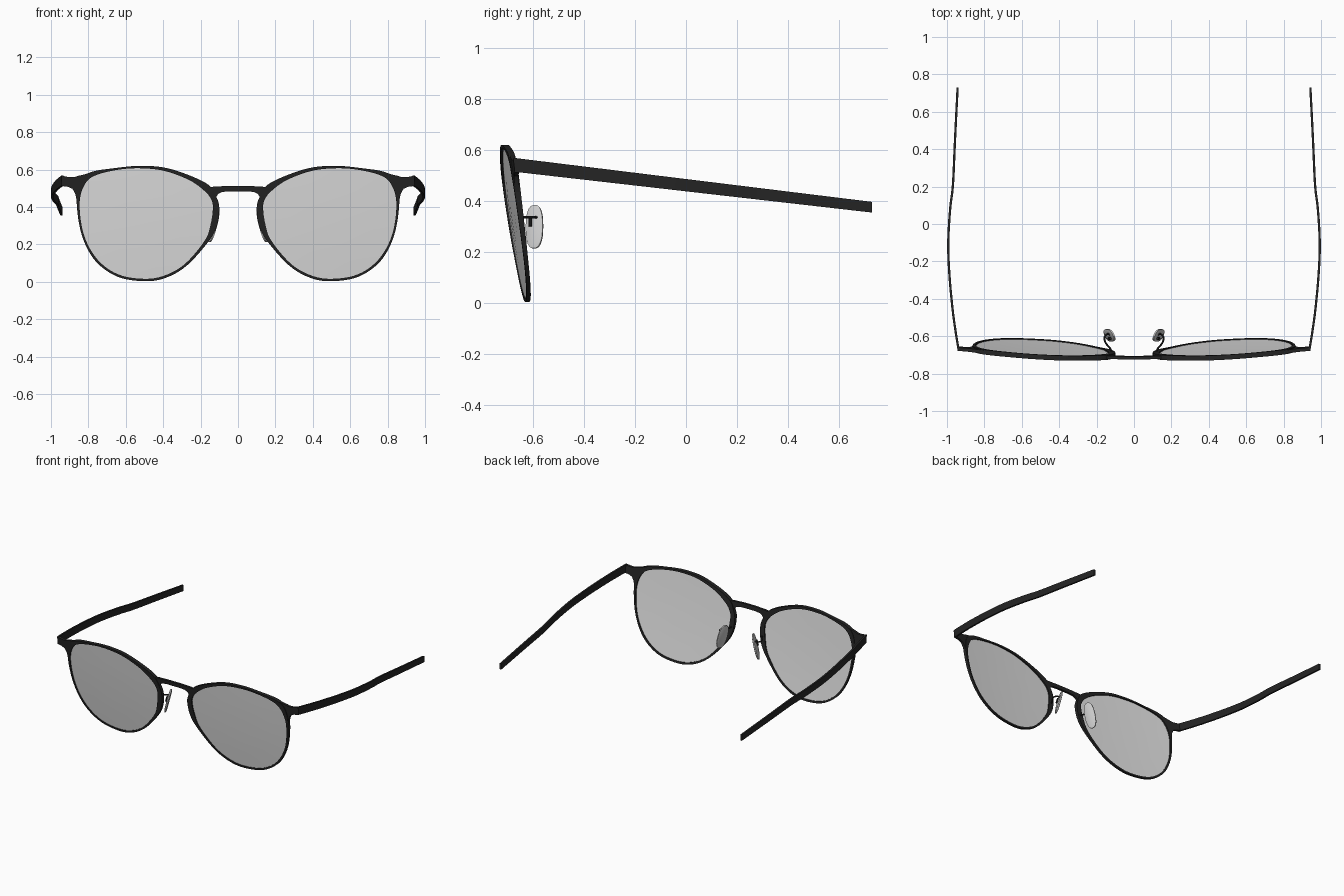
import bpy, bmesh, math
from mathutils import Vector, Matrix

if "Cube" in bpy.data.objects:
    bpy.data.objects.remove(bpy.data.objects["Cube"])


def material(name, rgba):
    m = bpy.data.materials.new(name)
    m.diffuse_color = rgba
    m.use_nodes = True
    m.node_tree.nodes["Principled BSDF"].inputs["Base Color"].default_value = m.diffuse_color
    return m


BLACK = material("black metal", (0.018, 0.018, 0.018, 1))
GLASS = material("grey glass", (0.77, 0.77, 0.77, 1))
CLEAR = material("clear pad", (0.6, 0.6, 0.6, 1))


def surface_y(x, z):
    """Tilted, slightly wrapped surface that the whole front follows."""
    u, v = x - 0.5, z - 0.31
    return -0.672 + 0.06 * u - 0.144 * v + 0.05 * (u * u + v * v)


def rim_half(z):
    """Half depth of the rim: slim below, deeper at the brow."""
    return 0.008 + 0.005 * min(max((z - 0.15) / 0.35, 0), 1)


def spline(points, steps, closed=False):
    """Catmull-Rom resampling of points of any dimension."""
    n, out = len(points), []
    for i in range(n if closed else n - 1):
        ids = [i - 1, i, i + 1, i + 2]
        ids = [k % n if closed else min(max(k, 0), n - 1) for k in ids]
        quad = [points[k] for k in ids]
        for s in range(steps):
            t = s / steps
            out.append([0.5 * (2 * b + (c - a) * t + (2 * a - 5 * b + 4 * c - d) * t * t
                               + (3 * b - a - 3 * c + d) * t ** 3)
                        for a, b, c, d in zip(*quad)])
    if not closed:
        out.append(list(points[-1]))
    return out


def finish(name, bm, mat):
    """Turn the right-hand half into a mirrored, smooth object."""
    bmesh.ops.recalc_face_normals(bm, faces=bm.faces[:])
    me = bpy.data.meshes.new(name)
    bm.to_mesh(me)
    bm.free()
    me.materials.append(mat)
    ob = bpy.data.objects.new(name, me)
    bpy.context.collection.objects.link(ob)
    bpy.ops.object.select_all(action='DESELECT')
    ob.select_set(True)
    bpy.context.view_layer.objects.active = ob
    bpy.ops.object.shade_smooth_by_angle(angle=math.radians(35))
    ob.modifiers.new("Mirror", 'MIRROR')
    return ob


def loft(bm, rings, closed=False, caps=True):
    """Join equal rings of coordinates with quads."""
    vs = [[bm.verts.new(p) for p in r] for r in rings]
    n = len(vs[0])
    for i in range(len(vs) if closed else len(vs) - 1):
        a, b = vs[i], vs[(i + 1) % len(vs)]
        for k in range(n):
            bm.faces.new((a[k], a[(k + 1) % n], b[(k + 1) % n], b[k]))
    if caps and not closed:
        bm.faces.new(vs[0])
        bm.faces.new(vs[-1])
    return vs


def plate(name, columns, half, cap=True):
    """Flat plate on the front surface from (x, bottom, top) columns."""
    bm = bmesh.new()
    rings = []
    for x, lo, hi in columns:
        rings.append([(x, surface_y(x, z) + d, z) for z, d in
                      ((lo, -half), (hi, -half), (hi, half), (lo, half))])
    vs = loft(bm, rings, caps=False)
    bm.faces.new(vs[-1])
    if cap:
        bm.faces.new(vs[0])
    return finish(name, bm, BLACK)


# Lens opening and outer rim edge: inner x, inner z, outer x, outer z
outline = spline([
    (.134, .40, .100, .395), (.146, .31, .112, .30), (.177, .222, .158, .215),
    (.281, .098, .272, .088), (.389, .035, .384, .022), (.50, .016, .50, .003),
    (.641, .040, .646, .028), (.752, .120, .763, .112), (.823, .249, .834, .246),
    (.847, .41, .862, .412), (.824, .512, .85, .53), (.767, .567, .79, .585),
    (.641, .599, .65, .609), (.52, .607, .52, .620), (.39, .592, .385, .609),
    (.257, .542, .245, .563), (.176, .483, .15, .512), (.146, .445, .115, .452)],
    6, closed=True)

# Rims
bm = bmesh.new()
rings = []
for a, b, c, e in outline:
    h = rim_half(e)
    rings.append([(x, surface_y(x, z) + d, z) for x, z, d in
                  ((a, b, -h), (c, e, -h), (c, e, h), (a, b, h))])
loft(bm, rings, closed=True)
finish("lens_rim", bm, BLACK)

# Lenses: thin closed shells set into the rims
bm = bmesh.new()
cx, cz = 0.5, 0.31
rings = []
for s, d in ((.3, -.003), (.65, -.003), (1.006, -.003), (1.006, .003), (.65, .003), (.3, .003)):
    ring = []
    for a, b, _, _ in outline:
        x, z = cx + (a - cx) * s, cz + (b - cz) * s
        ring.append((x, surface_y(x, z) + d, z))
    rings.append(ring)
loft(bm, rings)
finish("lens", bm, GLASS)

# Bridge and end pieces
plate("bridge", [(0, .484, .513), (.05, .484, .513), (.085, .480, .511),
                 (.105, .470, .510), (.12, .450, .510), (.16, .470, .505)], .008, cap=False)
plate("end_piece", [(.79, .568, .583), (.83, .513, .572), (.860, .42, .565),
                    (.870, .47, .561), (.885, .497, .559), (.91, .508, .561),
                    (.943, .512, .567)], .009)

# Temples: thin upright strips that bow outward and slope down to the back
path = spline([(.938, -.672), (.953, -.58), (.970, -.455), (.987, -.27), (.993, -.10),
               (.983, .08), (.968, .21), (.957, .45), (.943, .73)], 6)
bm = bmesh.new()
rings = []
for i, (x, y) in enumerate(path):
    p, q = path[max(i - 1, 0)], path[min(i + 1, len(path) - 1)]
    side = Vector((q[1] - p[1], p[0] - q[0], 0)).normalized() * 0.006
    t = (y + .672) / 1.402
    c = Vector((x, y, .541 - .166 * t))
    up = Vector((0, 0, .027 - .006 * t))
    rings.append([c + side + up, c - side + up, c - side - up, c + side - up])
loft(bm, rings)
finish("temple", bm, BLACK)

# Nose pads: thin rounded plates leaning outward at the bottom and back
long = Vector((-.27, 0, 1)).normalized()
flat = Vector((.45, 1, 0)).cross(long).normalized()
deep = long.cross(flat)
turn = Matrix((flat, deep, long)).transposed().to_4x4()
bm = bmesh.new()
rings = []
for f, s in ((-.007, .85), (-.004, 1), (.004, 1), (.007, .85)):
    ring = []
    for k in range(32):
        c, w = math.cos(k * math.pi / 16), math.sin(k * math.pi / 16)
        ring.append((f, math.copysign(abs(c) ** .8, c) * .036 * s,
                     math.copysign(abs(w) ** .8, w) * .088 * s))
    rings.append(ring)
loft(bm, rings)
bm.transform(Matrix.Translation((.131, -.595, .298)) @ turn)
finish("nose_pad", bm, CLEAR)


# Nose pad wires
def tube(name, pts, r, up):
    pts = [Vector(p) for p in spline(pts, 4)]
    bm = bmesh.new()
    rings = []
    for i, p in enumerate(pts):
        t = pts[min(i + 1, len(pts) - 1)] - pts[max(i - 1, 0)]
        a = t.cross(Vector(up)).normalized()
        b = a.cross(t).normalized()
        rings.append([p + (a * math.cos(k * math.pi / 4) + b * math.sin(k * math.pi / 4)) * r
                      for k in range(8)])
    loft(bm, rings)
    return finish(name, bm, BLACK)


tube("pad_wire", [(.118, -.69, .335), (.128, -.665, .335), (.152, -.635, .335),
                  (.158, -.605, .335), (.142, -.588, .335), (.124, -.594, .335)],
     .005, (0, 0, 1))
tube("pad_mount", [(.124, -.612, .337), (.130, -.612, .318), (.135, -.612, .30)],
     .007, (1, 0, 0))
